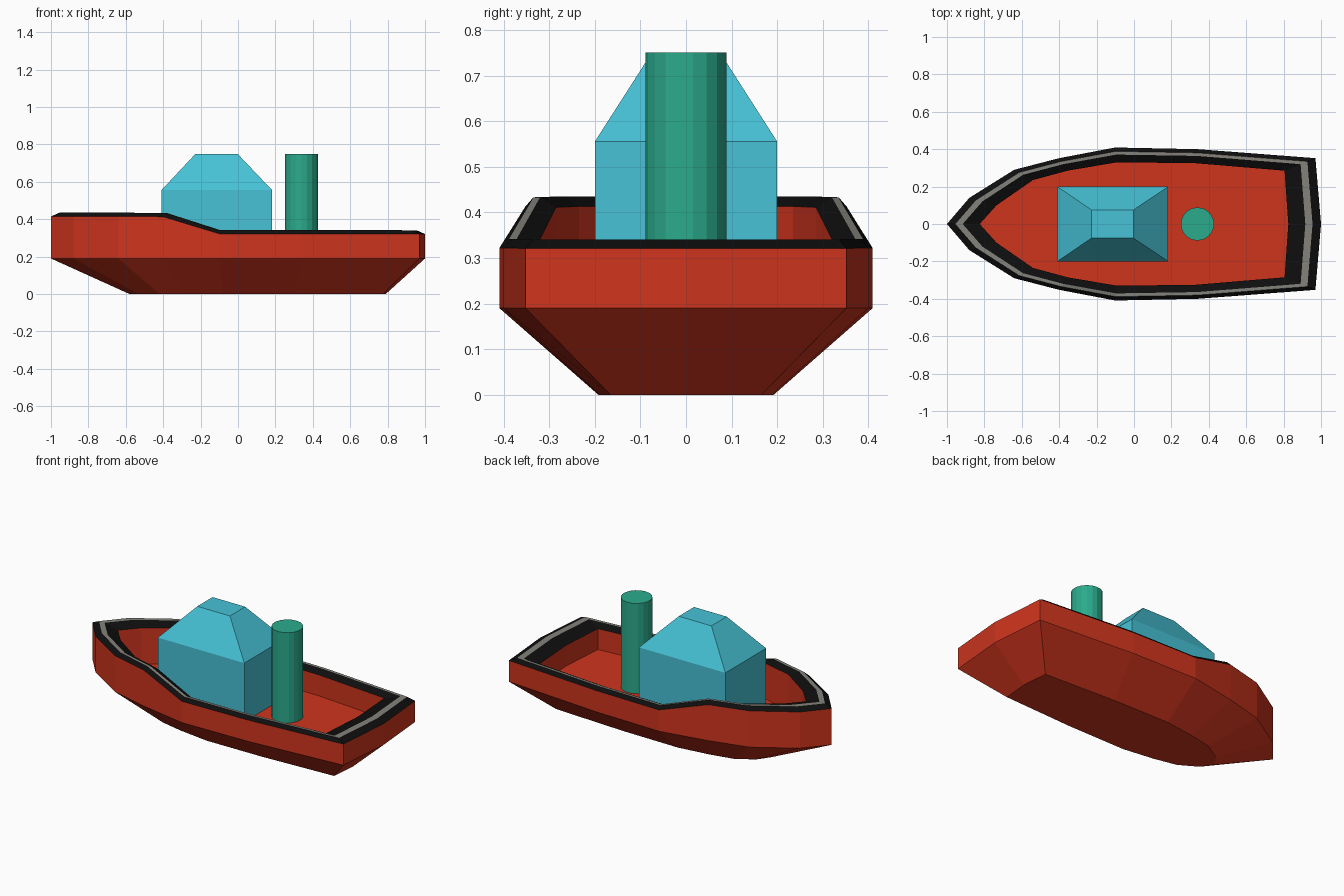
import bpy, bmesh

if "Cube" in bpy.data.objects:
    bpy.data.objects.remove(bpy.data.objects["Cube"])


def material(name, rgb):
    """Material from a screen colour, turned into linear values."""
    m = bpy.data.materials.new(name)
    m.diffuse_color = (*[c / 12.92 if c < 0.04 else ((c + 0.055) / 1.055) ** 2.4
                         for c in rgb], 1)
    m.use_nodes = True
    m.node_tree.nodes["Principled BSDF"].inputs["Base Color"].default_value = m.diffuse_color
    return m


RED = material("red", (0.81, 0.205, 0.115))
BLACK = material("black", (0.055, 0.055, 0.055))
GREY = material("grey", (0.52, 0.51, 0.48))
BLUE = material("light_blue", (0.277, 0.763, 0.84))
GREEN = material("green", (0.17, 0.67, 0.55))

# Half outlines from bow to stern: outer x, y, inner x, y, keel x, y, rail z
STATIONS = [
    (-1.00, 0.00, -0.825, 0.00, -0.58, 0.00, 0.415),
    (-0.88, 0.14, -0.735, 0.10, -0.53, 0.07, 0.415),
    (-0.64, 0.29, -0.54, 0.235, -0.42, 0.135, 0.415),
    (-0.40, 0.352, -0.355, 0.285, -0.28, 0.165, 0.413),
    (-0.10, 0.409, -0.09, 0.33, -0.08, 0.192, 0.322),
    (0.34, 0.40, 0.33, 0.325, 0.30, 0.188, 0.322),
    (0.97, 0.352, 0.805, 0.285, 0.775, 0.165, 0.321),
    (1.00, 0.00, 0.825, 0.00, 0.79, 0.00, 0.321),
]


def mirrored(half):
    """Close a half outline across the centre line."""
    return half + [(x, -y, z) for x, y, z in reversed(half[1:-1])]


def rail(t, lift):
    """Loop on the rail, t = 0 at the outer edge and 1 at the inner edge."""
    return mirrored([(a + (c - a) * t, b + (d - b) * t, z + lift)
                     for a, b, c, d, _, _, z in STATIONS])


def loft(name, loops, mats, mat_ids=None, caps=False):
    """Skin a stack of matching closed loops with flat faces."""
    bm = bmesh.new()
    rings = [[bm.verts.new(p) for p in loop] for loop in loops]
    n = len(rings[0])
    for k, (lo, hi) in enumerate(zip(rings, rings[1:])):
        for i in range(n):
            j = (i + 1) % n
            f = bm.faces.new((lo[i], lo[j], hi[j], hi[i]))
            f.material_index = mat_ids[k] if mat_ids else 0
    if caps:
        bm.faces.new(rings[0])
        bm.faces.new(rings[-1])
    bmesh.ops.recalc_face_normals(bm, faces=bm.faces)
    mesh = bpy.data.meshes.new(name)
    bm.to_mesh(mesh)
    bm.free()
    for m in mats:
        mesh.materials.append(m)
    ob = bpy.data.objects.new(name, mesh)
    bpy.context.collection.objects.link(ob)
    return ob


# Hull: keel, chine, sides, raised rail with grey stripe, inner walls, deck
keel = mirrored([(s[4], s[5], 0) for s in STATIONS])
chine = mirrored([(s[0], s[1], 0.19) for s in STATIONS])
deck = mirrored([(s[2], s[3], 0.19) for s in STATIONS])
loft("hull",
     [keel, chine, rail(0, 0), rail(0.26, 0.02), rail(0.48, 0.02),
      rail(1, -0.002), deck],
     [RED, BLACK, GREY], [0, 0, 1, 2, 1, 0], caps=True)


# Cabin: box with a hipped top
def rect(x0, x1, y, z):
    return [(x0, -y, z), (x1, -y, z), (x1, y, z), (x0, y, z)]


loft("cabin", [rect(-0.41, 0.183, 0.2, 0.19), rect(-0.41, 0.183, 0.2, 0.555),
               rect(-0.227, -0.003, 0.075, 0.75)], [BLUE], caps=True)

# Funnel
bpy.ops.mesh.primitive_cylinder_add(vertices=18, radius=0.089, depth=0.56,
                                    location=(0.339, 0, 0.47))
funnel = bpy.context.object
funnel.name = "funnel"
funnel.data.materials.append(GREEN)
